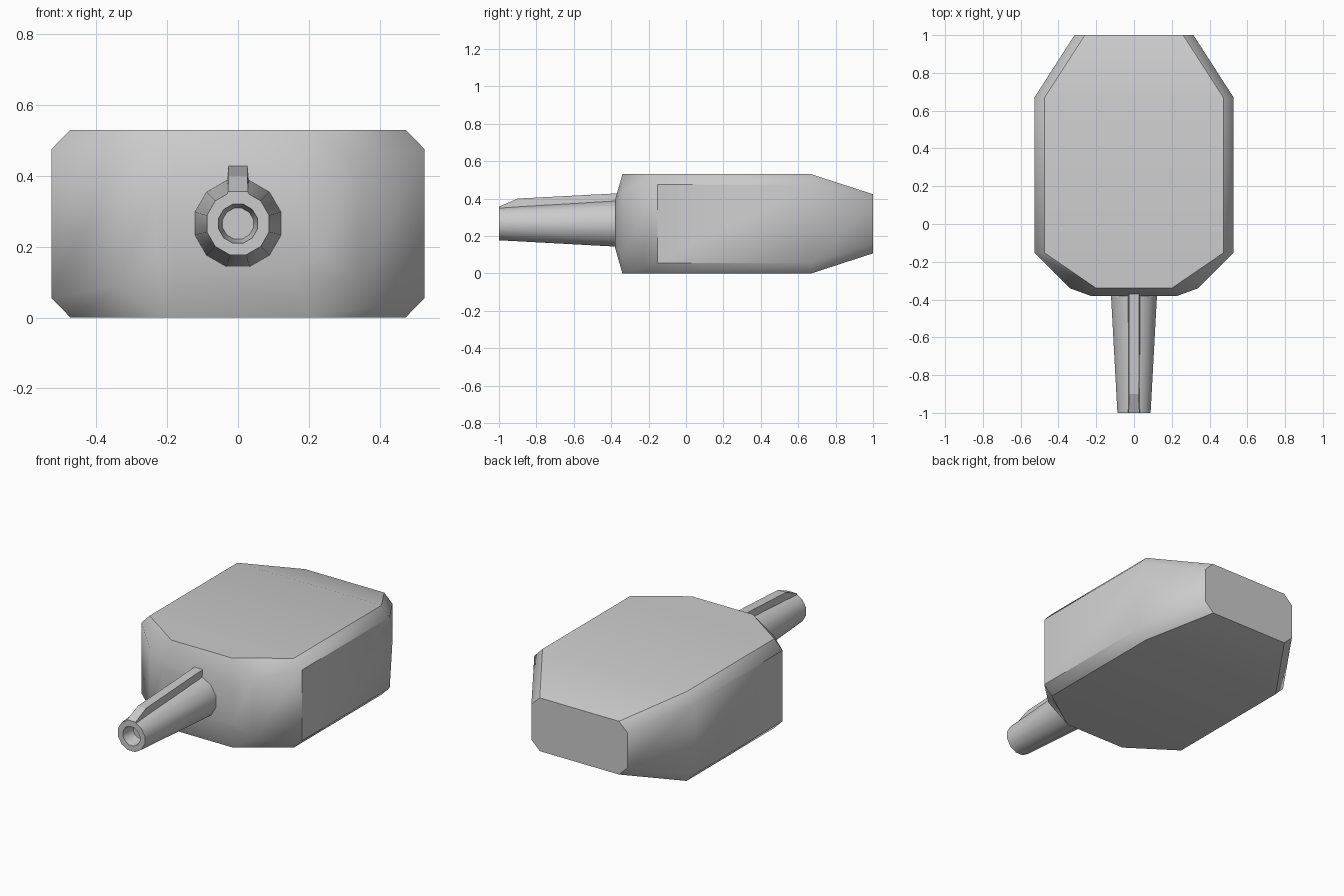
import bpy, math

if "Cube" in bpy.data.objects:
    bpy.data.objects.remove(bpy.data.objects["Cube"])

CZ = 0.265  # height of the central axis


def make(name, verts, faces, angle):
    me = bpy.data.meshes.new(name)
    me.from_pydata(verts, [], faces)
    ob = bpy.data.objects.new(name, me)
    bpy.context.collection.objects.link(ob)
    bpy.ops.object.select_all(action='DESELECT')
    ob.select_set(True)
    bpy.context.view_layer.objects.active = ob
    bpy.ops.object.mode_set(mode='EDIT')
    bpy.ops.mesh.select_all(action='SELECT')
    bpy.ops.mesh.normals_make_consistent(inside=False)
    bpy.ops.object.mode_set(mode='OBJECT')
    bpy.ops.object.shade_smooth_by_angle(angle=math.radians(angle))
    return ob


def loft(name, rings, angle):
    """Skin equal-length rings of points and cap both ends."""
    n = len(rings[0])
    verts = [p for r in rings for p in r]
    faces = [list(range(n)), list(range(len(verts) - n, len(verts)))]
    for k in range(len(rings) - 1):
        for i in range(n):
            j = (i + 1) % n
            faces.append([k * n + i, k * n + j, (k + 1) * n + j, (k + 1) * n + i])
    return make(name, verts, faces, angle)


def octagon(y, x_top, h_top, x_side, h_side):
    q = [(x_side, h_side), (x_top, h_top), (-x_top, h_top), (-x_side, h_side)]
    q += [(-x, -h) for x, h in q]
    return [(x, y, CZ + h) for x, h in q]


def circle(y, r, n=12):
    return [(r * math.cos(a), y, CZ + r * math.sin(a))
            for a in ((i + 0.5) * 2 * math.pi / n for i in range(n))]


# Main body: blunt front, straight middle, tapered back
loft("body", [
    octagon(-0.38, 0.16, 0.125, 0.23, 0.095),
    octagon(-0.34, 0.20, 0.265, 0.34, 0.175),
    octagon(-0.153, 0.473, 0.265, 0.527, 0.21),
    octagon(0.67, 0.473, 0.265, 0.527, 0.21),
    octagon(1.0, 0.26, 0.158, 0.315, 0.105),
], 40)

# Tapered nozzle with a recessed bore
loft("nozzle", [circle(-0.36, 0.127), circle(-1.0, 0.091),
                circle(-1.0, 0.057), circle(-0.92, 0.045)], 40)

# Rib along the top of the nozzle
side = [(-1.0, 0.34), (-1.0, 0.356), (-0.9, 0.40), (-0.36, 0.428), (-0.36, 0.36)]
half = [0.034, 0.028, 0.027, 0.027, 0.034]
loft("nozzle_rib", [[(s * w, y, z) for (y, z), w in zip(side, half)]
                    for s in (-1, 1)], 20)
